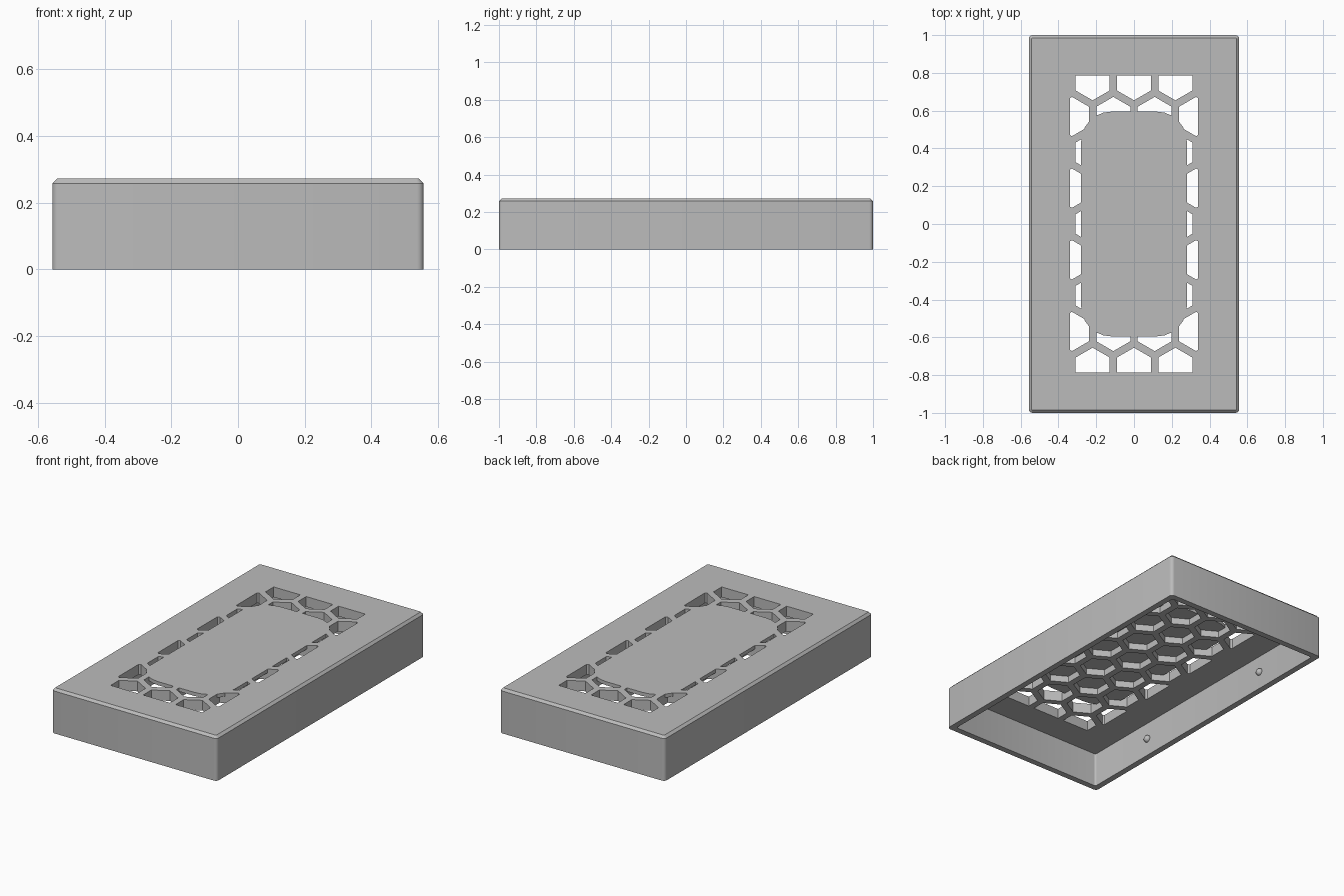
import bpy, bmesh, math

default = bpy.data.objects.get("Cube")
if default:
    bpy.data.objects.remove(default)

HX, HY, H = 0.557, 1.0, 0.272      # outer half sizes and height
WALL, CEILING, CHAMFER = 0.037, 0.21, 0.014
PLATE_Z = 0.25                     # underside of the solid centre panel
PITCH, APOTHEM = 0.219, 0.09       # hexagon grid

grey = bpy.data.materials.new("plain grey")
grey.use_nodes = True
grey.diffuse_color = (0.5, 0.5, 0.5, 1)
grey.node_tree.nodes["Principled BSDF"].inputs["Base Color"].default_value = (0.5, 0.5, 0.5, 1)


def rounded_rect(hx, hy, r, seg):
    pts = []
    for k, (sx, sy) in enumerate([(1, 1), (-1, 1), (-1, -1), (1, -1)]):
        for i in range(seg + 1):
            a = (k + i / seg) * math.pi / 2
            pts.append((sx * (hx - r) + r * math.cos(a), sy * (hy - r) + r * math.sin(a)))
    return pts


def hexagon(cx, cy):
    r = APOTHEM / math.cos(math.pi / 6)
    angles = [math.pi / 6 + i * math.pi / 3 for i in range(6)]
    return [(cx + r * math.cos(a), cy + r * math.sin(a)) for a in angles]


def loft(bm, layers):
    """Closed solid through (outline, z) layers, bottom to top."""
    rings = [[bm.verts.new((x, y, z)) for x, y in pts] for pts, z in layers]
    bm.faces.new(rings[0][::-1])
    bm.faces.new(rings[-1])
    for low, high in zip(rings, rings[1:]):
        for i in range(len(low)):
            j = (i + 1) % len(low)
            bm.faces.new((low[i], low[j], high[j], high[i]))


def make(name, solids):
    bm = bmesh.new()
    for layers in solids:
        loft(bm, layers)
    mesh = bpy.data.meshes.new(name)
    bm.to_mesh(mesh)
    bm.free()
    mesh.materials.append(grey)
    obj = bpy.data.objects.new(name, mesh)
    bpy.context.collection.objects.link(obj)
    return obj


def cut(target, tool, operation="DIFFERENCE"):
    mod = target.modifiers.new("cut", "BOOLEAN")
    mod.operation, mod.object, mod.solver = operation, tool, "EXACT"
    bpy.context.view_layer.objects.active = target
    bpy.ops.object.modifier_apply(modifier=mod.name)
    bpy.data.objects.remove(tool)


# Outer case with rounded corners and a chamfered top rim
side = rounded_rect(HX, HY, 0.02, 4)
top = rounded_rect(HX - CHAMFER, HY - CHAMFER, 0.008, 4)
case = make("case_shell", [[(side, 0), (side, H - CHAMFER), (top, H)]])

# Open underside
inner = rounded_rect(HX - WALL, HY - WALL, 0.012, 4)
cut(case, make("cavity_cutter", [[(inner, -0.1), (inner, CEILING)]]))

# Honeycomb, trimmed to a window and left blind under the centre panel
cells = []
for row in range(-4, 5):
    columns = (-1, 0, 1) if row % 2 == 0 else (-1.5, -0.5, 0.5, 1.5)
    for col in columns:
        cell = hexagon(col * PITCH, row * PITCH * math.sin(math.pi / 3))
        cells.append([(cell, CEILING - 0.05), (cell, H + 0.05)])
honeycomb = make("honeycomb_cutter", cells)
window = [(-0.34, -0.785), (0.34, -0.785), (0.34, 0.785), (-0.34, 0.785)]
cut(honeycomb, make("window_trim", [[(window, 0.1), (window, 0.5)]]), "INTERSECT")
panel = rounded_rect(0.28, 0.595, 0.16, 6)
cut(honeycomb, make("panel_trim", [[(panel, PLATE_Z), (panel, 0.5)]]))
cut(case, honeycomb)

# Small snap bumps on the inner long walls
for sx, side_name in ((1, "left"), (-1, "right")):
    for sy, end_name in ((-1, "front"), (1, "back")):
        bpy.ops.mesh.primitive_uv_sphere_add(
            segments=16, ring_count=8, radius=0.022,
            location=(sx * (HX - WALL), sy * 0.5, 0.107))
        bump = bpy.context.object
        bump.name = f"snap_bump_{side_name}_{end_name}"
        bump.data.materials.append(grey)
        bpy.ops.object.shade_smooth_by_angle()

# Smooth rounded corners, keep sharp edges
bpy.ops.object.select_all(action="DESELECT")
case.select_set(True)
bpy.context.view_layer.objects.active = case
bpy.ops.object.shade_smooth_by_angle(angle=math.radians(30))
